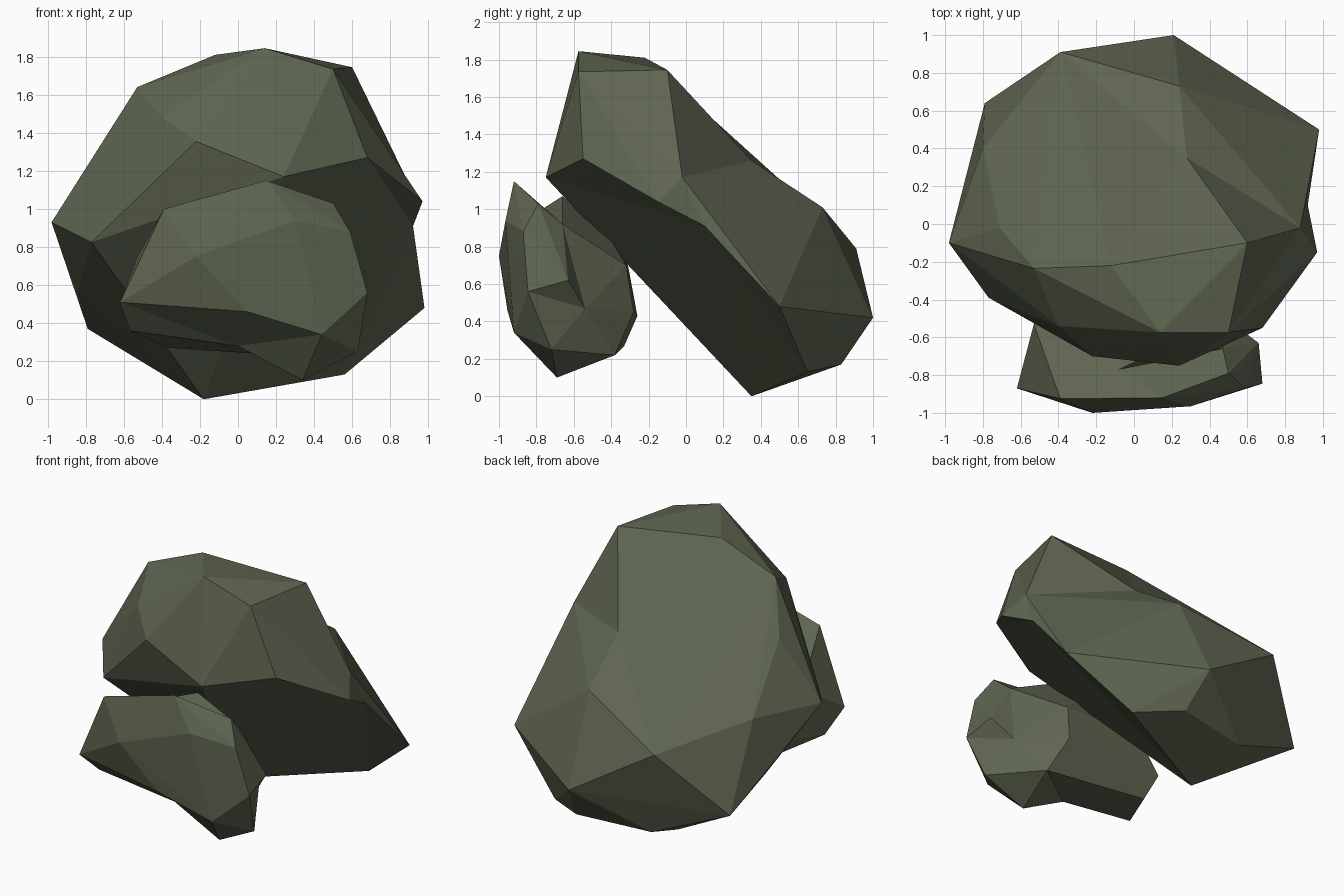
import bpy, bmesh
from mathutils import Vector

stone = bpy.data.materials.new("mossy_grey_stone")
stone.diffuse_color = (0.112, 0.130, 0.080, 1)


def boulder(name, corners, dents=()):
    """Flat-faced rock: hull of its corners; dents are (bulged, final) corners pushed in afterwards."""
    bm = bmesh.new()
    for co in corners:
        bm.verts.new(co)
    pushed = [(bm.verts.new(out), Vector(final)) for out, final in dents]
    bmesh.ops.convex_hull(bm, input=bm.verts[:])
    for v, final in pushed:
        if v.is_valid:
            v.co = final
    loose = [v for v in bm.verts if not v.link_faces]
    bmesh.ops.delete(bm, geom=loose, context='VERTS')
    bmesh.ops.recalc_face_normals(bm, faces=bm.faces[:])
    mesh = bpy.data.meshes.new(name)
    bm.to_mesh(mesh)
    bm.free()
    mesh.materials.append(stone)
    ob = bpy.data.objects.new(name, mesh)
    bpy.context.collection.objects.link(ob)
    return ob


# Large leaning slab
boulder("large_leaning_rock", [
    # crest
    (.14, -.575, 1.845), (-.12, -.22, 1.81), (.60, -.10, 1.745), (.50, -.575, 1.735),
    (-.53, -.235, 1.64), (-.71, -.02, 1.34),
    # overhanging front lip
    (-.22, -.70, 1.355), (.24, -.75, 1.17), (.68, -.55, 1.27), (-.77, -.39, .825),
    # sides
    (.97, -.15, 1.04), (.98, .50, .48),
    (-.98, -.10, .93), (-.84, .31, .56), (-.80, .40, .96), (-.79, .64, .37),
    # back and foot
    (.24, .73, 1.01), (-.39, .91, .79), (.21, 1.0, .42),
    (.56, .65, .13), (.27, .83, .17), (-.25, .74, .15), (-.18, .35, 0),
], dents=[((.30, .40, 1.40), (.28, .35, 1.26)),      # back hollow
          ((.96, .02, 1.22), (.88, -.02, 1.17)),     # right shoulder
          ((1.08, .13, .78), (.92, .10, .91)),       # right notch
          ((-.46, -.56, 1.50), (-.40, -.54, 1.48))])

# Small rock propped in front
boulder("small_front_rock", [
    # front face
    (-.22, -1.0, .75), (-.39, -.925, 1.0), (.15, -.92, 1.15), (.30, -.965, .94),
    (.59, -.87, .88), (.68, -.845, .56), (.05, -.955, .46), (.44, -.92, .34),
    (-.62, -.87, .51), (-.57, -.72, .36),
    # underside
    (.34, -.69, .10), (.63, -.72, .25), (.40, -.38, .22), (-.36, -.33, .27),
    # right side and back
    (.50, -.79, 1.03), (.66, -.63, .62), (.30, -.28, .45),
    (-.42, -.26, .43), (-.53, -.53, .75), (.28, -.32, .70), (-.30, -.31, .70),
    (.10, -.42, .87), (.15, -.66, 1.07),
], dents=[((-.06, -.77, 1.17), (-.08, -.77, 1.0)),   # top hollow
          ((.47, -.64, 1.02), (.47, -.66, .92)),     # right top hollow
          ((.64, -.53, .46), (.54, -.54, .47)),      # right side hollow
          ((-.05, -.66, .12), (0, -.70, .28))])      # underside hollow
